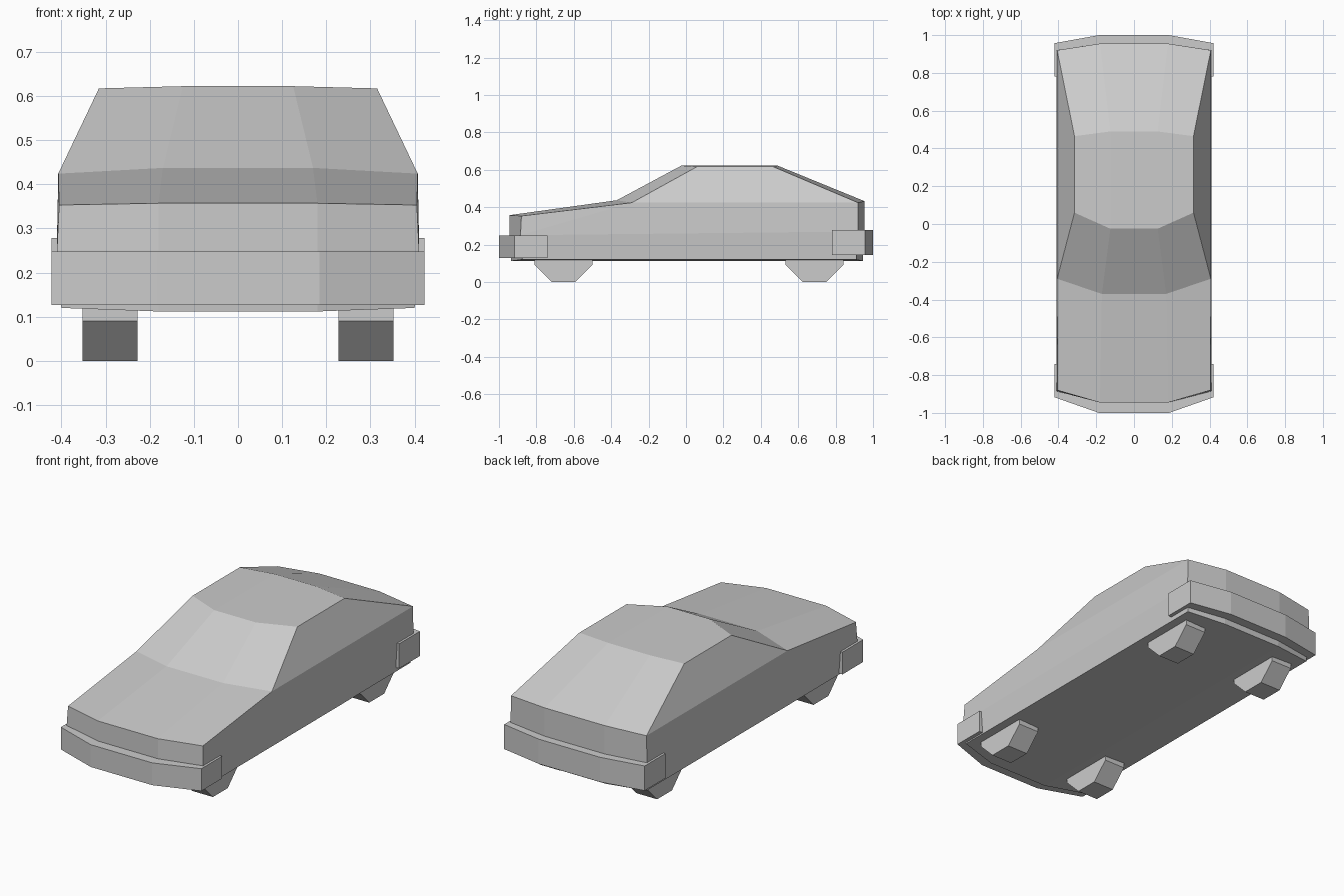
import bpy, bmesh
from math import radians, cos
from mathutils import Matrix

if "Cube" in bpy.data.objects:
    bpy.data.objects.remove(bpy.data.objects["Cube"])


def make_object(name, bm):
    bmesh.ops.recalc_face_normals(bm, faces=bm.faces)
    mesh = bpy.data.meshes.new(name)
    bm.to_mesh(mesh)
    bm.free()
    obj = bpy.data.objects.new(name, mesh)
    bpy.context.collection.objects.link(obj)
    return obj


# Body: a closed side profile, each station having an inner and an outer point
stations = [
    ((0.18, -0.935, 0.112), (0.40, -0.875, 0.12)),   # 0 front bottom
    ((0.18, -0.945, 0.25), (0.41, -0.885, 0.25)),    # 1 front waist
    ((0.18, -0.945, 0.357), (0.405, -0.88, 0.353)),  # 2 bonnet front
    ((0.17, -0.37, 0.437), (0.407, -0.29, 0.424)),   # 3 windscreen base
    ((0.125, -0.025, 0.622), (0.315, 0.06, 0.617)),  # 4 roof front
    ((0.125, 0.49, 0.622), (0.315, 0.465, 0.617)),   # 5 roof back
    ((0.18, 0.955, 0.432), (0.407, 0.92, 0.424)),    # 6 tail top
    ((0.18, 0.955, 0.27), (0.41, 0.92, 0.27)),       # 7 rear waist
    ((0.18, 0.945, 0.112), (0.40, 0.91, 0.12)),      # 8 rear bottom
]
bm = bmesh.new()
rows = []
for (xi, yi, zi), (xo, yo, zo) in stations:
    rows.append([bm.verts.new(p) for p in
                 ((-xo, yo, zo), (-xi, yi, zi), (xi, yi, zi), (xo, yo, zo))])
for i, a in enumerate(rows):
    b = rows[(i + 1) % len(rows)]
    for k in range(3):
        bm.faces.new((a[k], a[k + 1], b[k + 1], b[k]))
# Body sides: side glass, upper flank, lower flank
for side in (0, 3):
    for loop in ((3, 4, 5, 6), (1, 2, 3), (1, 3, 6, 7), (0, 1, 7, 8)):
        bm.faces.new([rows[i][side] for i in loop])
make_object("car_body", bm)


# Bumpers: faceted plan outline extruded upwards
def bumper(name, half_plan, z0, z1):
    bm = bmesh.new()
    plan = half_plan + [(-x, y) for x, y in reversed(half_plan)]
    face = bm.faces.new([bm.verts.new((x, y, z0)) for x, y in plan])
    ext = bmesh.ops.extrude_face_region(bm, geom=[face])
    verts = [v for v in ext["geom"] if isinstance(v, bmesh.types.BMVert)]
    bmesh.ops.translate(bm, verts=verts, vec=(0, 0, z1 - z0))
    make_object(name, bm)


bumper("front_bumper", [(0.422, -0.74), (0.422, -0.917), (0.185, -1.0)], 0.127, 0.248)
bumper("rear_bumper", [(0.422, 0.78), (0.422, 0.957), (0.185, 1.0)], 0.144, 0.278)

# Wheels: octagonal cylinders standing on a flat side
spin = Matrix.Rotation(radians(90), 4, 'Y') @ Matrix.Rotation(radians(22.5), 4, 'Z')
radius = 0.154 / cos(radians(22.5))
for end, y in (("front", -0.655), ("rear", 0.687)):
    for side, x in (("left", 0.29), ("right", -0.29)):
        bm = bmesh.new()
        bmesh.ops.create_cone(bm, cap_ends=True, segments=8, radius1=radius,
                              radius2=radius, depth=0.125, matrix=spin)
        wheel = make_object(f"{end}_{side}_wheel", bm)
        wheel.location = (x, y, 0.154)
